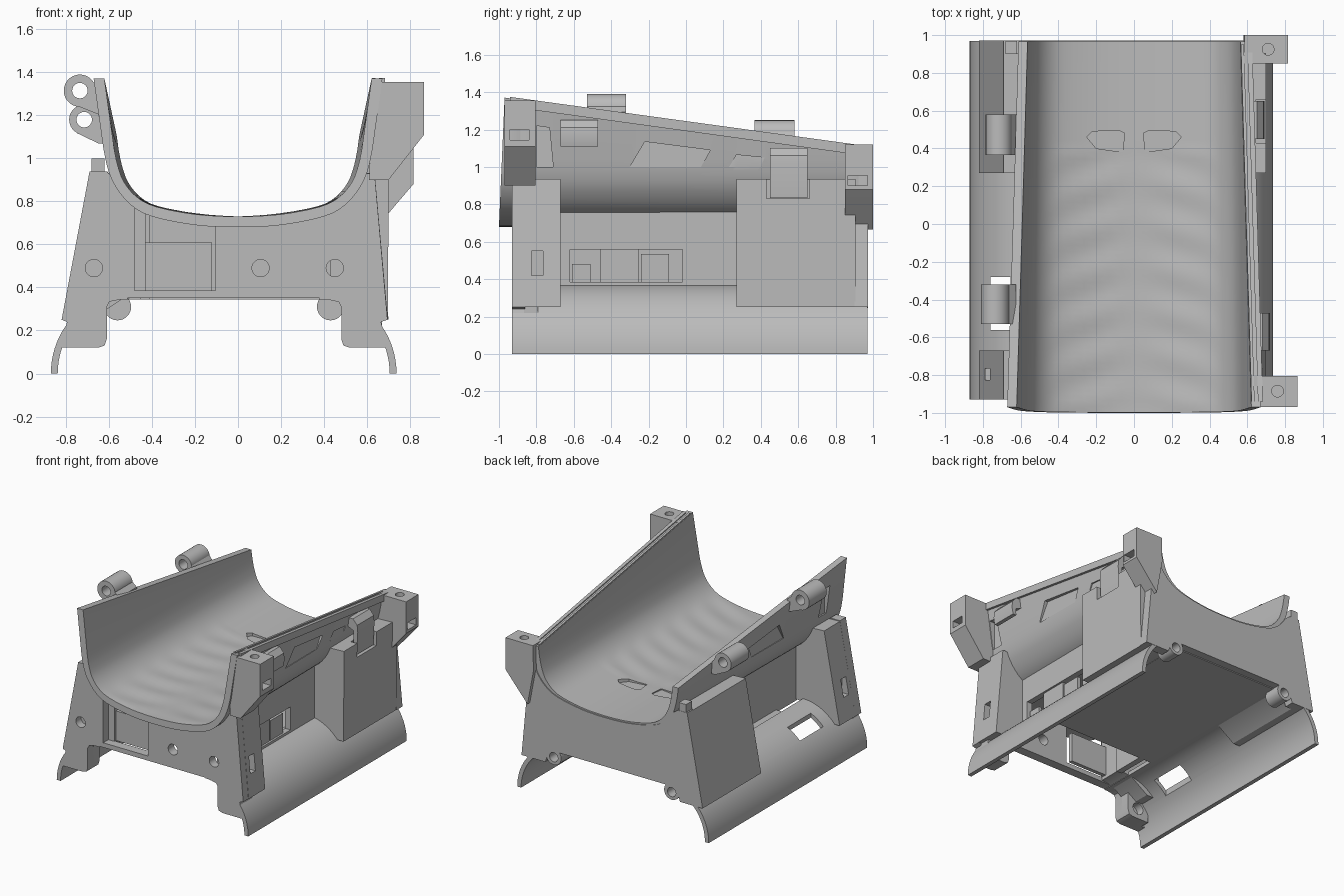
import bpy, bmesh, math
from mathutils import Vector

if "Cube" in bpy.data.objects:
    bpy.data.objects.remove(bpy.data.objects["Cube"])

grey = bpy.data.materials.new("plain_grey")
grey.diffuse_color = (0.5, 0.5, 0.5, 1)
grey.use_nodes = True
grey.node_tree.nodes["Principled BSDF"].inputs["Base Color"].default_value = grey.diffuse_color


def finish(name, bm):
    bmesh.ops.recalc_face_normals(bm, faces=bm.faces)
    me = bpy.data.meshes.new(name)
    bm.to_mesh(me)
    bm.free()
    me.materials.append(grey)
    ob = bpy.data.objects.new(name, me)
    bpy.context.collection.objects.link(ob)
    return ob


def prism(name, pts, axis, a, b):
    """Extrude a 2D outline along an axis from a to b."""
    place = {'X': lambda p, t: (t, p[0], p[1]),
             'Y': lambda p, t: (p[0], t, p[1]),
             'Z': lambda p, t: (p[0], p[1], t)}[axis]
    bm = bmesh.new()
    lo = [bm.verts.new(place(p, a)) for p in pts]
    hi = [bm.verts.new(place(p, b)) for p in pts]
    bm.faces.new(lo)
    bm.faces.new(hi)
    n = len(pts)
    for i in range(n):
        j = (i + 1) % n
        bm.faces.new((lo[i], lo[j], hi[j], hi[i]))
    return finish(name, bm)


def box(name, x0, x1, y0, y1, z0, z1):
    return prism(name, [(x0, y0), (x1, y0), (x1, y1), (x0, y1)], 'Z', z0, z1)


def circle(cx, cy, r, n=28):
    return [(cx + r * math.cos(2 * math.pi * i / n), cy + r * math.sin(2 * math.pi * i / n)) for i in range(n)]


def cut(ob, *cutters):
    """Subtract cutters from a part and discard them."""
    for c in cutters:
        m = ob.modifiers.new("cut", 'BOOLEAN')
        m.operation, m.solver, m.object = 'DIFFERENCE', 'EXACT', c
        with bpy.context.temp_override(object=ob, active_object=ob, selected_objects=[ob]):
            bpy.ops.object.modifier_apply(modifier=m.name)
        bpy.data.objects.remove(c)


def rim(y):
    return 1.365 - 0.1376 * (y + 0.93)


def narrow(y):
    return 1 - 0.035 * (y + 0.97) / 1.93


def smooth(pts, k=3):
    """Catmull-Rom refinement of a half profile."""
    p = [Vector(q) for q in pts]
    p = [Vector((-p[1].x, p[1].y))] + p + [2 * p[-1] - p[-2]]
    out = []
    for i in range(1, len(p) - 2):
        for s in range(k):
            t = s / k
            out.append(0.5 * (2 * p[i] + (p[i + 1] - p[i - 1]) * t
                       + (2 * p[i - 1] - 5 * p[i] + 4 * p[i + 1] - p[i + 2]) * t * t
                       + (3 * p[i] - p[i - 1] - 3 * p[i + 1] + p[i + 2]) * t ** 3))
    return out + [p[-2]]


outer = smooth([(0, .68), (.2, .69), (.4, .73), (.5, .785), (.57, .87), (.605, .95), (.625, 1.04)])
inner = smooth([(0, .73), (.2, .74), (.38, .775), (.47, .82), (.53, .89), (.56, .97), (.575, 1.04)])


# Trough: U-shaped shell with a sloping rim and a faintly rippled floor
def section(y):
    def half(pr):
        z = rim(y)
        return [(p.x, p.y) for p in pr] + [(pr[-1].x + (z - 1.04) * 0.14, z)]
    o, i = half(outer), half(inner)
    ring = [(-x, z, 0) for x, z in reversed(o)] + [(x, z, 0) for x, z in o[1:]]
    ring += [(x, z, 1) for x, z in reversed(i)] + [(-x, z, 1) for x, z in i[1:]]
    return [(x * narrow(y), z, side) for x, z, side in ring]


bm = bmesh.new()
rows, N = [], 60
for k in range(N + 1):
    y = -0.97 + 1.935 * k / N
    row = []
    for x, z, inside in section(y):
        lean = -0.03 * (1.37 - z) / 0.69 * (1 - k / N)
        if inside and abs(x) < 0.46 and 0 < k < N and y < 0.4:
            z += 0.005 * math.sin(28 * y + 9 * abs(x)) * math.sin(math.pi * abs(x) / 0.46)
        row.append(bm.verts.new((x, y + lean, z)))
    rows.append(row)
for a, b in zip(rows, rows[1:]):
    for i in range(len(a)):
        j = (i + 1) % len(a)
        bm.faces.new((a[i], a[j], b[j], b[i]))
for r in (rows[0], rows[-1]):
    n = len(r)
    for i in range(n // 2 - 1):
        bm.faces.new((r[i], r[i + 1], r[n - 2 - i], r[n - 1 - i]))
trough = finish("trough", bm)

# Shallow recesses on the outside of the trough walls
recesses = [[(-.30, 1.0), (-.22, 1.135), (.13, 1.09), (.08, 1.0)],
            [(.23, 1.0), (.27, 1.065), (.42, 1.05), (.40, 1.0)],
            [(-.80, 1.0), (-.80, 1.22), (-.73, 1.21), (-.71, 1.0)]]
for s in (-1, 1):
    for r in recesses:
        cut(trough, prism("cutter", r, 'X', s * 0.603, s * 0.75))
# Two shallow pockets in the trough floor
for s in (-1, 1):
    cut(trough, prism("cutter", [(s * .06, .38), (s * .05, .48), (s * .08, .495), (s * .22, .49),
                                 (s * .25, .46), (s * .2, .40)], 'Z', 0.722, 0.85))


# Rail along the right rim: two strips with a slot between
def strip(name, off0, off1, drop, lift):
    bm = bmesh.new()
    ends = []
    for y in (-0.94, 0.95):
        z = rim(y)
        x = (0.575 + (z - 1.04) * 0.14) * narrow(y)
        ends.append([bm.verts.new((x + u, y, z + v)) for u, v in
                     ((off0, -drop), (off1, -drop), (off1, lift), (off0, lift))])
    a, b = ends
    bm.faces.new(a)
    bm.faces.new(b)
    for i in range(4):
        bm.faces.new((a[i], a[(i + 1) % 4], b[(i + 1) % 4], b[i]))
    return finish(name, bm)


strip("rail_inner", 0.002, 0.018, 0.02, 0.008)
strip("rail_outer", 0.036, 0.062, 0.045, 0.008)


# End plates under the trough, the front one with feet
def top(lift):
    seat = [(p.x, p.y + lift) for p in outer if p.y + lift < 0.925]
    return ([(-.69, .94), (-.61, .94)] + [(-x, z) for x, z in reversed(seat)] + seat[1:]
            + [(.595, .93), (.635, .93)])


arch = [(.48, .31), (.465, .338), (.44, .35), (-.57, .35), (-.595, .338), (-.61, .31)]
left_toe = [(-.61, .16), (-.62, .13), (-.65, .12), (-.82, .12)]
right_toe = [(.69, .12), (.52, .12), (.49, .13), (.48, .16)]
front = prism("front_plate", top(.015) + [(.695, .25), (.665, .24)] + right_toe + arch
              + left_toe + [(-.795, .24), (-.82, .25)], 'Y', -.93, -.86)
cut(front, box("cutter", -.48, -.105, -1, -.8, .385, .9),
    *[prism("cutter", circle(x, .49, .04), 'Y', -1, -.8) for x in (-.67, .105, .45)])
box("window_shutter", -.46, -.12, -.85, -.82, .385, .61)
back = prism("back_plate", top(.04) + [(.70, .25), (.62, .25), (.50, .25)] + arch + [(-.63, .25), (-.82, .25)],
             'Y', .90, .972)
box("back_horn", -.68, -.62, .90, .97, .92, 1.0)
for x in (-.56, .43):
    cut(back, prism("cutter", circle(x, .305, .035), 'Y', .87, 1.1))
    boss = prism("back_boss", circle(x, .31, .063), 'Y', .84, .972)
    cut(boss, prism("cutter", circle(x, .305, .035), 'Y', .87, 1.1))
for n, toe, x0, x1 in (("left_foot", left_toe[:3], -.79, -.61), ("right_foot", right_toe[1:][::-1], .67, .48)):
    foot = prism(n, [(x1, .35)] + toe + [(x0, .12), (x0, .35)], 'Y', -.865, -.79)
    cut(foot, prism("cutter", circle((x0 + x1) / 2, .2, .045), 'Y', -.85, -.7))

# Curved skirts along both sides
for s, cx in ((1, .38), (-1, -.513)):
    ang = [math.radians(90 * i / 20) for i in range(21)]
    arc = [(cx + s * .357 * math.cos(a), .375 * math.sin(a)) for a in ang]
    arc += [(cx + s * .325 * math.cos(a), .345 * math.sin(a)) for a in reversed(ang)]
    skirt = prism("right_skirt" if s > 0 else "left_skirt", arc, 'Y', -.93, .97)
    if s < 0:
        cut(skirt, box("cutter", -.76, -.655, -.56, -.28, -.1, .6))


# Slanted corner blocks and recessed side walls
def block(name, s, xt, xb, y0, y1):
    d = 0 if s > 0 else .08
    return prism(name, [(s * .575, .93), (s * xt, .935), (s * xb, .25), (s * (.60 + d), .25),
                        (s * (.46 + d), .345), (s * .43, .36), (s * .43, .765), (s * .50, .815),
                        (s * .56, .90)], 'Y', y0, y1)


for s, side, xt, xr, xb in ((1, "right", .635, .70, .697), (-1, "left", .69, .69, .82)):
    fb = block(side + "_front_block", s, xt, xb, -.868, -.67)
    cut(fb, box("cutter", *sorted((s * (xb - .09), s * (xb + .1))), -.825, -.765, .42, .55))
    rb = block(side + "_rear_block", s, xr, xb, .27, .905)
    lo, hi = sorted((s * .41, s * .455))
    wall = box(side + "_inner_wall", lo, hi, -.68, .28, .345, .765)
    if s > 0:
        cut(rb, box("cutter", .645, .9, .43, .66, .83, 1.1))
        cut(wall, box("cutter", lo - .1, hi + .1, -.62, -.02, .385, .56))
        for y0, y1, z1 in ((-.61, -.51, .48), (-.46, -.25, .56), (-.24, -.09, .535)):
            box("window_block", lo + .005, hi - .015, y0, y1, .385, z1)

# Bottom tray
box("tray", -.515, .385, -.43, .91, .343, .366)


# Corner clamps on the right, with a screw hole and a nut slot
def clamp(name, prof, y0, y1, hx, hy, slot):
    ob = prism(name, prof, 'Y', y0, y1)
    cut(ob, prism("cutter", circle(hx, hy, .031), 'Z', slot[2] - .03, 1.6),
        box("cutter", hx - .03, 1.2, *slot))


clamp("front_clamp", [(.625, 1.355), (.865, 1.355), (.865, 1.11), (.70, .90), (.61, .90)],
      -.97, -.805, .76, -.885, (-.94, -.84, 1.145, 1.2))
clamp("back_clamp", [(.585, 1.12), (.815, 1.12), (.815, .88), (.70, .745), (.63, .665), (.58, .93)],
      .85, 1.0, .71, .925, (.865, .97, .90, .955))

# Hinge knuckles on the left wall
for cx, cz, r, y0, y1 in ((-.735, 1.315, .075, -.53, -.32), (-.715, 1.18, .07, .365, .58)):
    k = prism("left_knuckle", circle(cx, cz, r), 'Y', y0, y1)
    cut(k, prism("cutter", circle(cx, cz, .036), 'Y', y0 - .1, y1 + .1))
    prism("knuckle_bracket", [(cx - .035, cz - .062), (cx + .05, cz - .045), (cx + .06, cz + .02), (-.625, cz - .02),
                              (-.62, cz - .11), (-.65, cz - .11)], 'Y', y0, y1)

# Latch clips on the right wall
for y0, y1, z0, z1, x in ((-.67, -.47, 1.11, 1.25, .65), (.45, .65, .835, 1.10, .62)):
    m = z1 - .09
    prism("right_clip", [(x - .03, z1), (x + .03, z1), (x + .065, z1 - .04), (x + .07, m), (x + .06, z0),
                         (x + .03, z0), (x + .035, m), (x - .03, m + .03)], 'Y', y0, y1)

# Smooth shading on curves, sharp edges kept
for ob in bpy.context.scene.objects:
    ob.select_set(True)
bpy.context.view_layer.objects.active = trough
bpy.ops.object.shade_smooth_by_angle(angle=math.radians(30))
